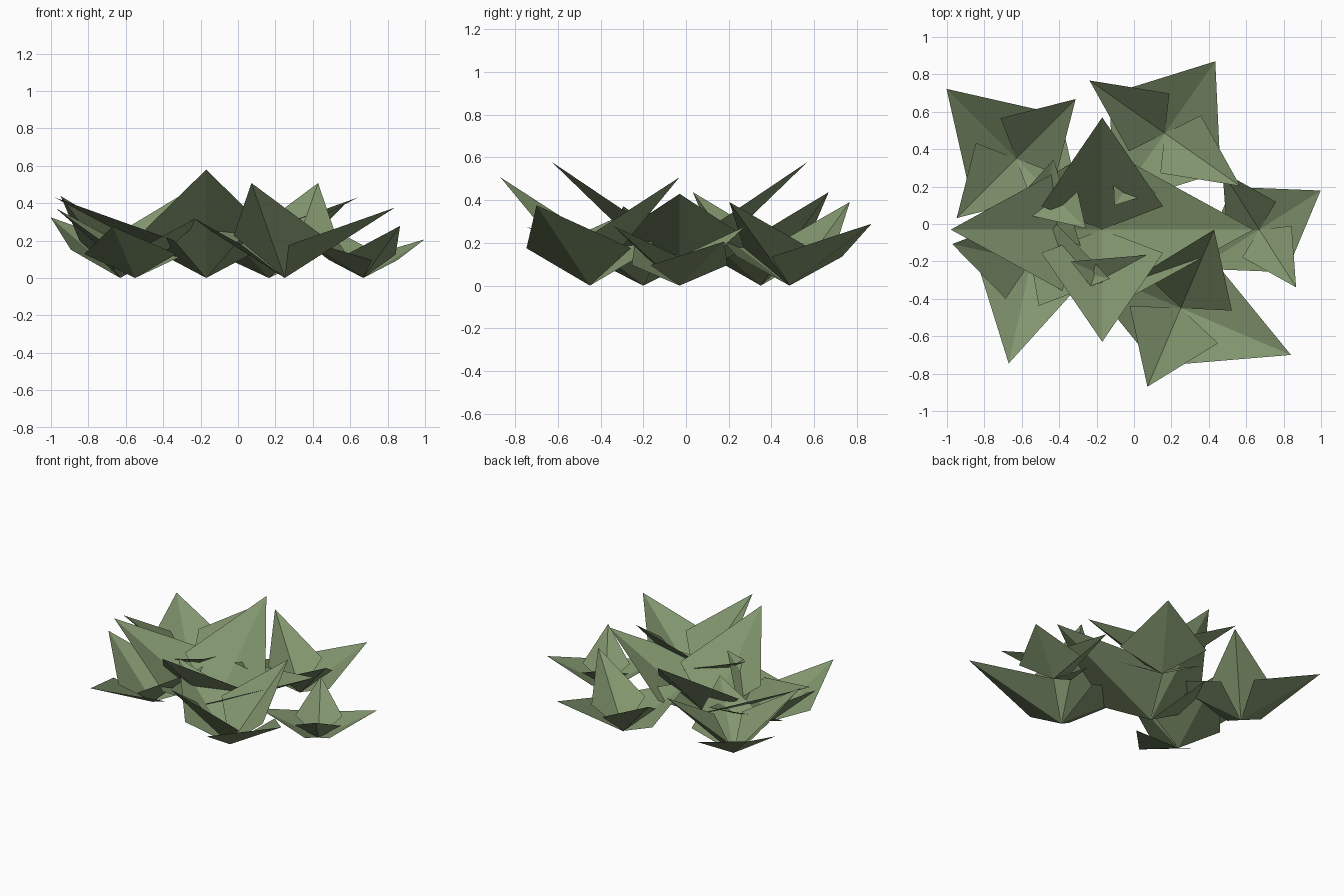
import bpy
from math import radians
from mathutils import Vector

cube = bpy.data.objects.get("Cube")
if cube:
    bpy.data.objects.remove(cube, do_unlink=True)

green = bpy.data.materials.new("muted_leaf_green")
green.use_nodes = True
color = (0.22, 0.30, 0.155, 1)
green.diffuse_color = color
bsdf = next(n for n in green.node_tree.nodes if n.type == 'BSDF_PRINCIPLED')
bsdf.inputs["Base Color"].default_value = color
bsdf.inputs["Roughness"].default_value = 0.9


def add_leaf(verts, faces, direction, tip, corner):
    """Folded kite: root, two raised side corners and a pointed tip."""
    out = Vector(direction)
    side = Vector((-out.y, out.x, 0))
    up = Vector((0, 0, 1))
    reach, width, rise = corner
    i = len(verts)
    verts += [Vector(),
              out * reach - side * width + up * rise,
              out * tip[0] + up * tip[1],
              out * reach + side * width + up * rise]
    faces += [(i, i + 1, i + 2), (i, i + 2, i + 3)]


# One tuft: two long low leaves along x, two short steep leaves along y
verts, faces = [], []
for sign in (1, -1):
    add_leaf(verts, faces, (sign, 0, 0), (0.81, 0.43), (0.17, 0.35, 0.20))
    add_leaf(verts, faces, (0, sign, 0), (0.60, 0.58), (0.125, 0.325, 0.26))
tuft = bpy.data.meshes.new("leaf_tuft")
tuft.from_pydata(verts, [], faces)
tuft.materials.append(green)
tuft.update()

# Tufts: name, centre x and y, turn in degrees, scale
tufts = [
    ("center_tuft", -0.17, -0.03, 0, (1, 1, 1)),
    ("front_left_tuft", 0.25, -0.45, -23, (0.79, 0.76, 0.875)),
    ("left_tuft", 0.67, -0.03, 32.5, (0.48, 0.61, 0.48)),
    ("back_left_tuft", 0.165, 0.485, 55, (0.58, 0.82, 0.675)),
    ("back_right_tuft", -0.63, 0.35, 135, (0.65, 0.75, 0.755)),
    ("front_right_tuft", -0.55, -0.20, -102.4, (0.69, 0.72, 0.64)),
]
for name, x, y, turn, scale in tufts:
    obj = bpy.data.objects.new(name, tuft)
    obj.location = (x, y, 0)
    obj.rotation_euler.z = radians(turn)
    obj.scale = scale
    bpy.context.collection.objects.link(obj)
